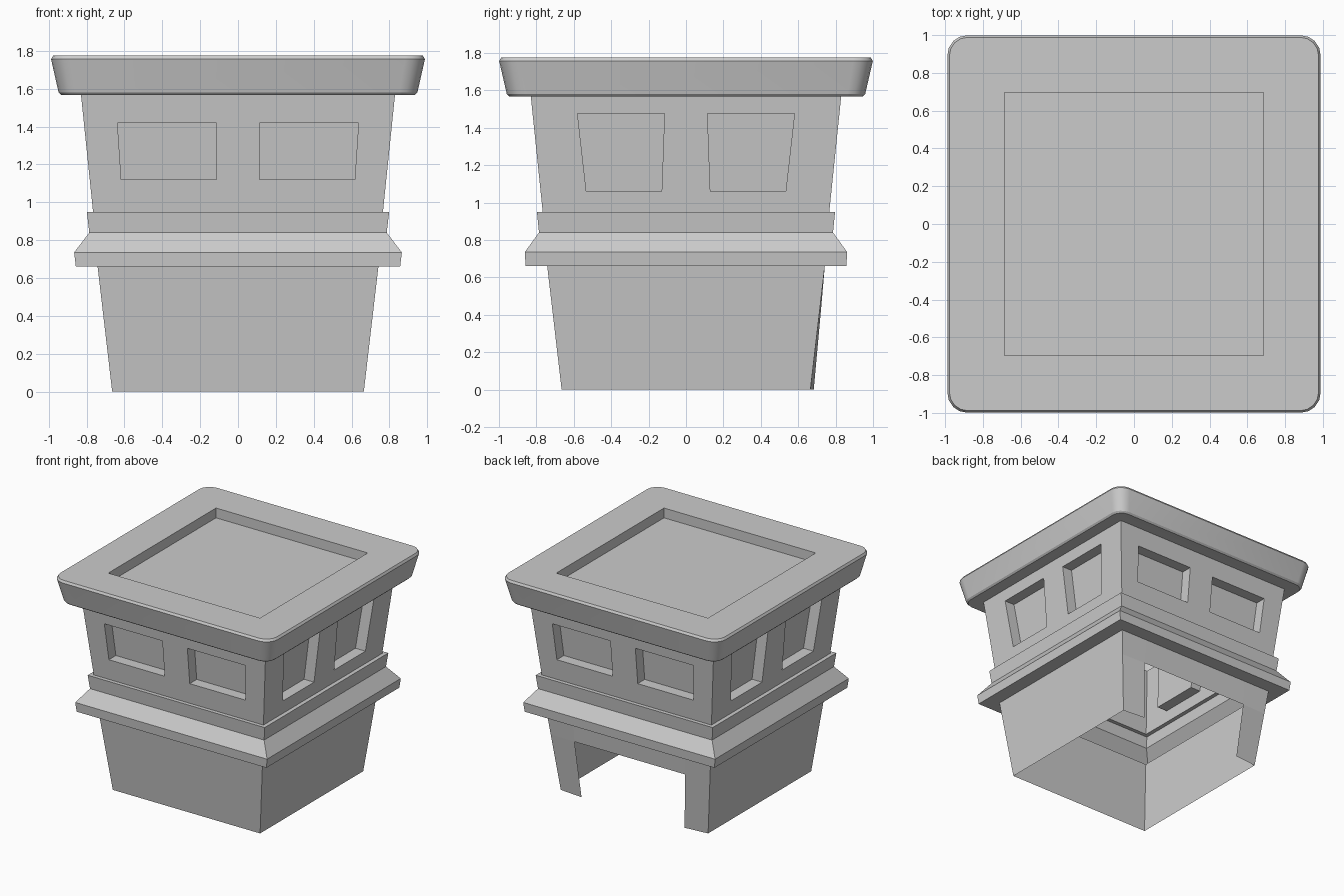
import bpy, bmesh
from math import sin, cos, pi
from mathutils import Matrix

if "Cube" in bpy.data.objects:
    bpy.data.objects.remove(bpy.data.objects["Cube"])


def finish(name, bm, smooth=False):
    bmesh.ops.remove_doubles(bm, verts=bm.verts, dist=0.0005)
    bmesh.ops.recalc_face_normals(bm, faces=bm.faces)
    me = bpy.data.meshes.new(name)
    bm.to_mesh(me)
    bm.free()
    ob = bpy.data.objects.new(name, me)
    bpy.context.collection.objects.link(ob)
    if smooth:
        bpy.ops.object.select_all(action='DESELECT')
        bpy.context.view_layer.objects.active = ob
        ob.select_set(True)
        bpy.ops.object.shade_smooth_by_angle(angle=0.5)
    return ob


def ring(bm, hx, hy, z, r=0.0, n=4):
    """Rectangle with rounded corners; r = 0 collapses to sharp corners."""
    vs = []
    for k, (sx, sy) in enumerate([(1, 1), (-1, 1), (-1, -1), (1, -1)]):
        for i in range(n + 1):
            a = pi / 2 * (k + i / n)
            vs.append(bm.verts.new((sx * (hx - r) + r * cos(a),
                                    sy * (hy - r) + r * sin(a), z)))
    return vs


def loft(name, profile, cap=False, smooth=False):
    bm = bmesh.new()
    rings = [ring(bm, *p) for p in profile]
    for a, b in zip(rings, rings[1:]):
        for i in range(len(a)):
            j = (i + 1) % len(a)
            bm.faces.new((a[i], a[j], b[j], b[i]))
    if cap:
        bm.faces.new(rings[-1])
    return finish(name, bm, smooth)


def wall(bm, turn, rows, holes=(), depth=0.0):
    """Front-facing wall from rows of (z, outward distances, u positions).
    Cells listed in holes are left open, or recessed when depth > 0."""
    rot = Matrix.Rotation(turn * pi / 2, 3, 'Z')

    def face(pts):
        bm.faces.new([bm.verts.new(rot @ p) for p in pts])

    from mathutils import Vector
    grid = [[Vector((u, -d, z)) for u, d in zip(us, ds)] for z, ds, us in rows]
    for r in range(len(grid) - 1):
        for c in range(len(grid[0]) - 1):
            q = [grid[r][c], grid[r][c + 1], grid[r + 1][c + 1], grid[r + 1][c]]
            if (r, c) not in holes:
                face(q)
            elif depth:
                inner = [p + Vector((0, depth, 0)) for p in q]
                face(inner)
                for i in range(4):
                    j = (i + 1) % 4
                    face((q[i], q[j], inner[j], inner[i]))


# Lower walls: three plain sides, doorway in the back
def low(z):
    return 0.665 + 0.077 * z / 0.66


bm = bmesh.new()
for turn in (0, 1, 3):
    wall(bm, turn, [(z, [low(z)] * 2, [-low(z), low(z)]) for z in (0, 0.66)])
rows = []
for z, u, bulge in [(0, 0.465, 0.018), (0.46, 0.5, 0.006), (0.66, 0.5, 0)]:
    w = low(z)
    rows.append((z, [w, w + bulge, w + bulge, w], [-w, -u, u, w]))
wall(bm, 2, rows, holes={(0, 1)})
finish("lower_walls", bm)

# Belt moulding around the middle
loft("belt_moulding", [(0.742, 0.742, 0.66), (0.857, 0.857, 0.66),
                       (0.866, 0.862, 0.735), (0.786, 0.786, 0.84),
                       (0.799, 0.797, 0.95), (0.766, 0.766, 0.95)])


# Upper walls with recessed panels, wide on front and back, tall on the sides
def up(z):
    return 0.766 + 0.064 * (z - 0.95) / 0.62


bm = bmesh.new()
wide = (1.12, 1.42, 0.617, 0.637, 0.113, 0.113)
tall = (1.06, 1.475, 0.533, 0.58, 0.13, 0.115)
for turn in range(4):
    z0, z1, o0, o1, i0, i1 = tall if turn % 2 else wide
    rows = []
    for z, o, i in [(0.95, o0, i0), (z0, o0, i0), (z1, o1, i1), (1.57, o1, i1)]:
        w = up(z)
        rows.append((z, [w] * 6, [-w, -o, -i, i, o, w]))
    wall(bm, turn, rows, holes={(1, 1), (1, 3)}, depth=0.09)
finish("upper_walls", bm)

# Roof slab with rounded rim and sunken top
loft("roof_slab", [(0.83, 0.83, 1.57), (0.935, 0.945, 1.567, 0.085),
                   (0.948, 0.958, 1.58, 0.095), (0.988, 0.999, 1.757, 0.105),
                   (0.977, 0.988, 1.775, 0.095), (0.685, 0.695, 1.775),
                   (0.685, 0.695, 1.695)], cap=True, smooth=True)
